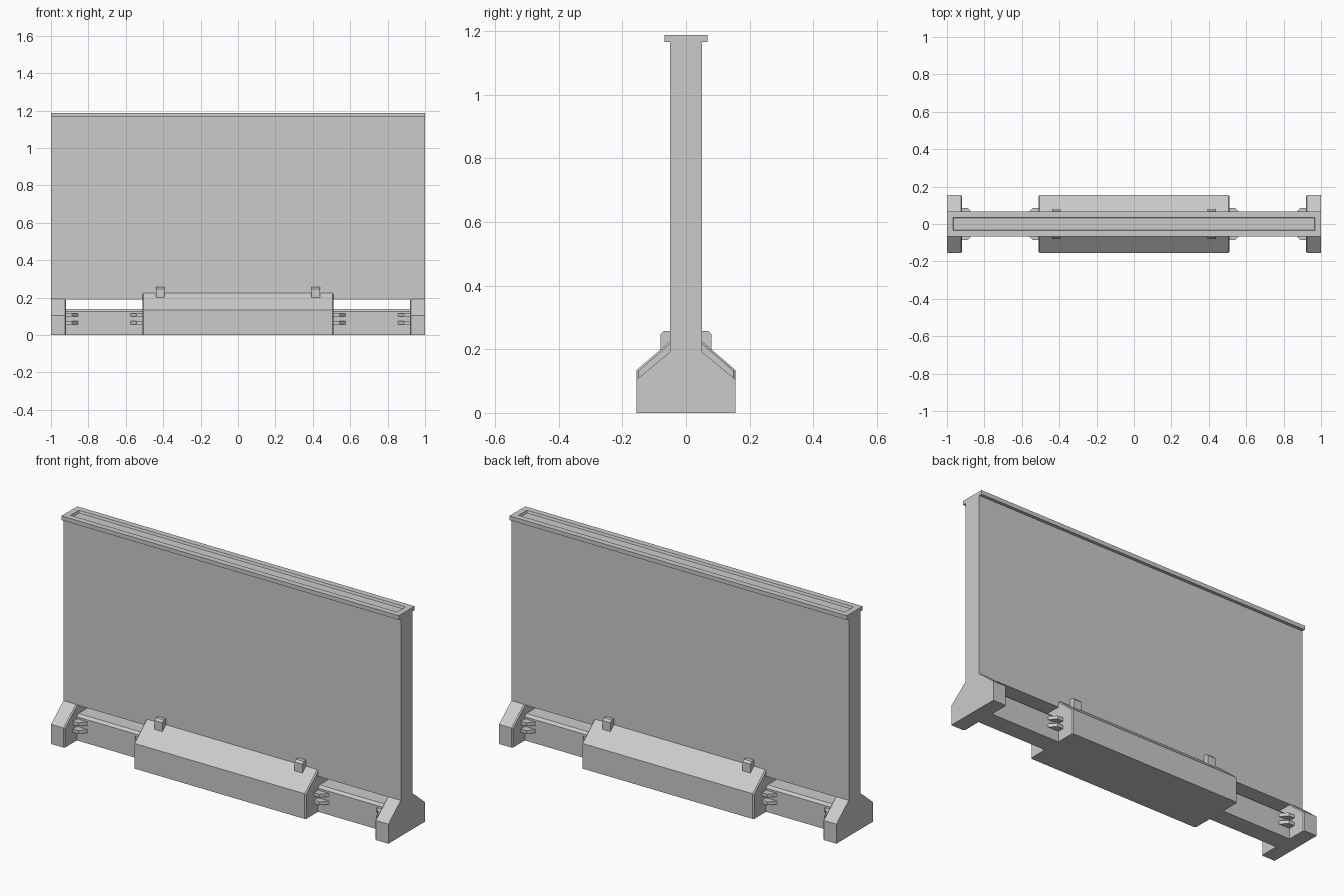
import bpy, bmesh

cube = bpy.data.objects.get("Cube")
if cube:
    bpy.data.objects.remove(cube, do_unlink=True)

concrete = bpy.data.materials.new("concrete_grey")
concrete.use_nodes = True
grey = (0.6, 0.6, 0.6, 1)
concrete.diffuse_color = grey
concrete.node_tree.nodes["Principled BSDF"].inputs["Base Color"].default_value = grey


def finish(name, bm):
    bmesh.ops.recalc_face_normals(bm, faces=bm.faces)
    mesh = bpy.data.meshes.new(name)
    bm.to_mesh(mesh)
    bm.free()
    mesh.materials.append(concrete)
    obj = bpy.data.objects.new(name, mesh)
    bpy.context.collection.objects.link(obj)
    return obj


def prism(name, points, offset, chamfered_ends=()):
    """Extrude a closed outline of 3D points; optionally chamfer the ends at given x."""
    bm = bmesh.new()
    face = bm.faces.new([bm.verts.new(p) for p in points])
    new = bmesh.ops.extrude_face_region(bm, geom=[face])["geom"]
    verts = [g for g in new if isinstance(g, bmesh.types.BMVert)]
    bmesh.ops.translate(bm, verts=verts, vec=offset)
    rim = [e for e in bm.edges
           if any(all(abs(v.co.x - x) < 1e-4 for v in e.verts) for x in chamfered_ends)
           and max(v.co.z for v in e.verts) > 0.01]
    if rim:
        bmesh.ops.bevel(bm, geom=rim, offset=0.006, segments=1, affect='EDGES')
    return finish(name, bm)


def along_x(name, half_profile, x0, x1, chamfered_ends=()):
    """Sweep a profile, symmetric in y, between two x positions."""
    outline = half_profile + [(-y, z) for y, z in reversed(half_profile)]
    return prism(name, [(x0, y, z) for y, z in outline], (x1 - x0, 0, 0), chamfered_ends)


# Tall panel
along_x("wall_panel", [(0.05, 0.19), (0.05, 1.17)], -1, 1)

# Top rail with a shallow tapered slot
bm = bmesh.new()
bmesh.ops.create_cube(bm, size=1)
bmesh.ops.scale(bm, verts=bm.verts, vec=(2, 0.134, 0.022))
bmesh.ops.translate(bm, verts=bm.verts, vec=(0, 0, 1.177))
top = [f for f in bm.faces if f.calc_center_median().z > 1.18]
bmesh.ops.inset_region(bm, faces=top, thickness=0.045)
bmesh.ops.inset_region(bm, faces=top, thickness=0.006, depth=-0.012)
finish("top_rail", bm)

# Low beam and the wide central base
along_x("low_beam", [(0.05, 0), (0.05, 0.127), (0.038, 0.14)], -0.95, 0.95)
along_x("central_base", [(0.155, 0), (0.155, 0.135), (0.05, 0.225)],
        -0.51, 0.51, (-0.51, 0.51))

# Coupling lug outline: distance from its base, and y
lug = [(-0.02, 0.085), (0.033, 0.085), (0.066, 0.048)]
lug += [(d, -y) for d, y in reversed(lug)]

for side, s in (("left", 1), ("right", -1)):
    # End foot, chamfered on its inner side
    along_x(side + "_end_foot", [(0.155, 0), (0.155, 0.105), (0.05, 0.192)],
            s, 0.92 * s, (0.92 * s,))

    # Paired lugs on the foot and on the central base
    for place, base, way in (("outer", 0.92, -1), ("inner", 0.51, 1)):
        for level, z in (("lower", 0.066), ("upper", 0.107)):
            prism(f"{side}_{place}_{level}_lug",
                  [(s * (base + way * d), y, z - 0.009) for d, y in lug], (0, 0, 0.018))

    # Clips holding the panel, front and back
    for end, t in (("front", -1), ("back", 1)):
        clip = [(0.045, 0.19), (0.08, 0.19), (0.08, 0.247), (0.07, 0.258), (0.045, 0.258)]
        prism(f"{side}_{end}_clip",
              [(0.415 * s - 0.023, t * y, z) for y, z in clip], (0.046, 0, 0))
